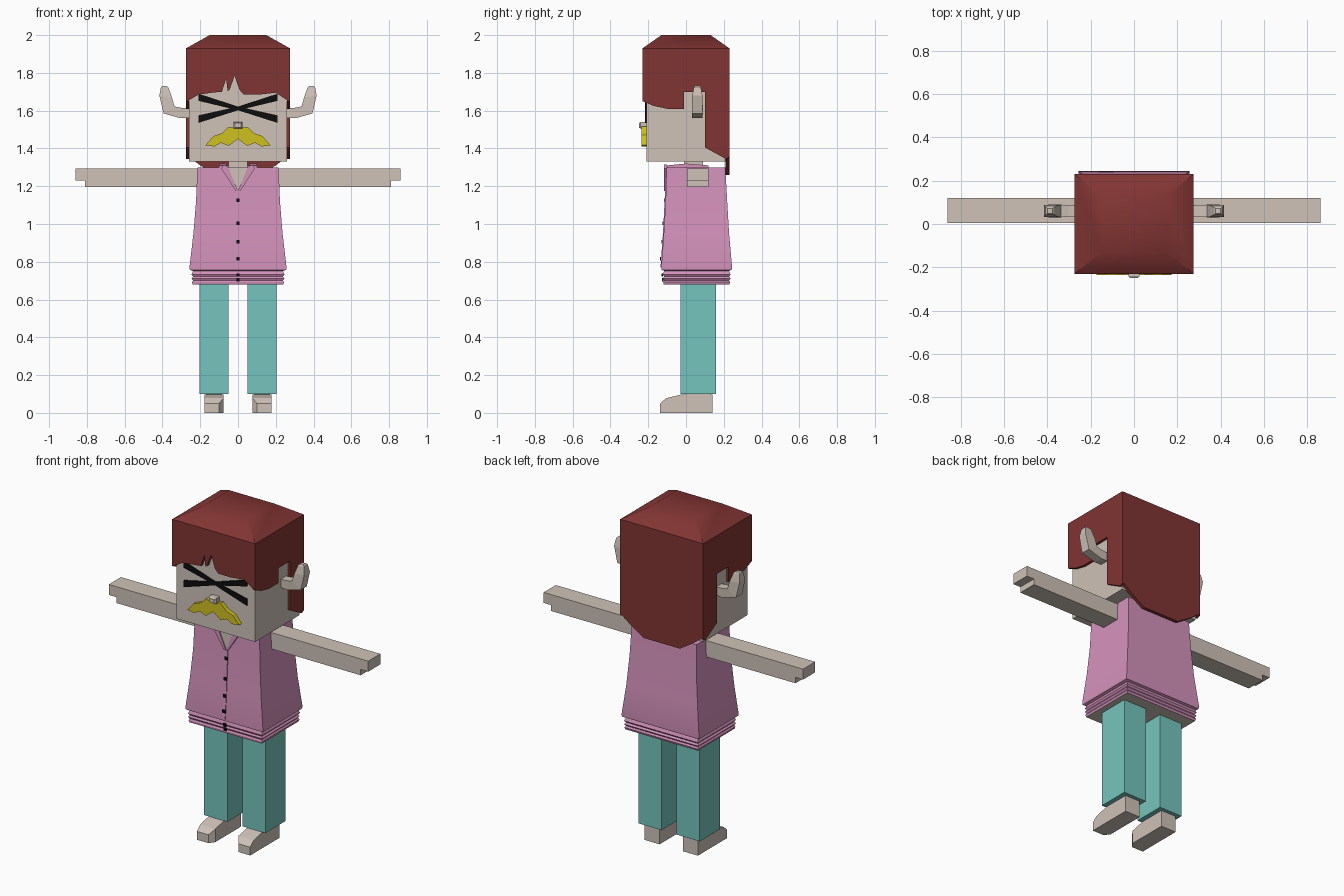
import bpy
import bmesh
import math

cube = bpy.data.objects.get("Cube")
if cube:
    bpy.data.objects.remove(cube, do_unlink=True)


def material(name, r, g, b):
    m = bpy.data.materials.new(name)
    m.use_nodes = True
    m.diffuse_color = (r, g, b, 1)
    m.node_tree.nodes["Principled BSDF"].inputs["Base Color"].default_value = (r, g, b, 1)
    return m


SKIN = material("beige skin", .62, .54, .48)
PINK = material("pink shirt", .66, .29, .50)
TEAL = material("teal trousers", .18, .56, .51)
HAIR = material("dark red hair", .22, .035, .033)
YELLOW = material("yellow moustache", .62, .53, .015)
BLACK = material("black", .004, .004, .004)


def loft(name, rings, mat):
    """Skin a list of equal-length point rings and cap both ends."""
    bm = bmesh.new()
    loops = [[bm.verts.new(p) for p in ring] for ring in rings]
    n = len(loops[0])
    for a, b in zip(loops, loops[1:]):
        for i in range(n):
            j = (i + 1) % n
            bm.faces.new((a[i], a[j], b[j], b[i]))
    bm.faces.new(loops[0])
    bm.faces.new(loops[-1])
    bmesh.ops.recalc_face_normals(bm, faces=bm.faces)
    mesh = bpy.data.meshes.new(name)
    bm.to_mesh(mesh)
    bm.free()
    mesh.materials.append(mat)
    ob = bpy.data.objects.new(name, mesh)
    bpy.context.collection.objects.link(ob)
    return ob


def prism(name, pts, axis, lo, hi, mat):
    """Extrude a 2D outline along x (outline in yz) or y (outline in xz)."""
    if axis == "x":
        rings = [[(d, u, v) for u, v in pts] for d in (lo, hi)]
    else:
        rings = [[(u, d, v) for u, v in pts] for d in (lo, hi)]
    return loft(name, rings, mat)


def rect(x0, x1, y0, y1, z):
    return [(x0, y0, z), (x1, y0, z), (x1, y1, z), (x0, y1, z)]


def box(name, x, y, z, mat):
    return loft(name, [rect(*x, *y, h) for h in z], mat)


def mirrored(half):
    """Complete a left-right symmetric outline from its +x half."""
    return half + [(-x, z) for x, z in reversed(half) if x > 0]


def smooth(ob, degrees):
    bpy.ops.object.select_all(action="DESELECT")
    ob.select_set(True)
    bpy.context.view_layer.objects.active = ob
    bpy.ops.object.shade_smooth_by_angle(angle=math.radians(degrees))


# Head and neck
box("head", (-.26, .26), (-.21, .21), (1.33, 1.92), SKIN)
box("neck", (-.05, .05), (-.01, .09), (1.25, 1.34), SKIN)

# Hair: crown, ragged fringe, back panel and side panels
crown = loft("hair_crown", [rect(-.275, .275, -.23, .23, 1.92),
                            rect(-.275, .275, -.23, .23, 1.93),
                            rect(-.15, .15, -.13, .13, 2.0)], HAIR)
smooth(crown, 37)
fringe = [(-.26, 1.92), (-.26, 1.655), (-.21, 1.685), (-.14, 1.695), (-.085, 1.70),
          (-.063, 1.77), (-.055, 1.705), (-.045, 1.71), (-.018, 1.785), (.008, 1.71),
          (.03, 1.685), (.11, 1.685), (.2, 1.695), (.26, 1.655), (.26, 1.92)]
prism("hair_fringe", fringe, "y", -.23, -.21, HAIR)
back = mirrored([(.26, 1.92), (.26, 1.355), (.2, 1.31), (.12, 1.26)])
prism("hair_back", back, "y", .21, .23, HAIR)
side = [(-.23, 1.92), (-.23, 1.65), (-.17, 1.625), (-.10, 1.61), (-.01, 1.61),
        (-.01, 1.70), (.10, 1.70), (.10, 1.405), (.21, 1.345), (.23, 1.355), (.23, 1.92)]

# Shirt: flared body with a stacked hem (z, half width, front y, back y)
profile = [(1.30, .215, -.103, .208), (1.12, .222, -.108, .218), (.95, .236, -.118, .228),
           (.77, .257, -.131, .244), (.757, .255, -.13, .242), (.752, .238, -.116, .228),
           (.732, .246, -.122, .236), (.722, .238, -.116, .228), (.712, .246, -.122, .236),
           (.702, .238, -.116, .228), (.692, .244, -.12, .234), (.68, .24, -.118, .23)]
shirt = loft("shirt", [rect(-w, w, f, b, z) for z, w, f, b in profile], PINK)
smooth(shirt, 20)
shirt.data.materials.append(SKIN)
for face in shirt.data.polygons:
    if face.normal.z < -.99 and face.center.z < .685:
        face.material_index = 1


def front_y(z):
    for (z1, _, f1, _), (z0, _, f0, _) in zip(profile, profile[1:]):
        if z0 <= z <= z1:
            return f0 + (f1 - f0) * (z - z0) / (z1 - z0)


# Open neckline, collar, placket and buttons
prism("chest_skin", [(-.055, 1.30), (0, 1.18), (.055, 1.30)], "y", -.111, -.102, SKIN)
box("collar_back", (-.1, .1), (.09, .12), (1.29, 1.31), PINK)
placket = [(0, front_y(z) - .004, z) for z in (1.18, .95, .77)]
loft("placket", [[(-.009, y, z), (.009, y, z), (.009, y + .008, z), (-.009, y + .008, z)]
                 for _, y, z in placket], PINK)
for i, z in enumerate((1.125, 1.005, .905, .815, .73, .705)):
    y = front_y(z)
    box(f"button_{i + 1}", (-.009, .009), (y - .009, y), (z - .009, z + .009), BLACK)

# Face: crossed eye strokes, nose and moustache
for s, label in ((1, "rising"), (-1, "falling")):
    stroke = [(-.21, 1.575), (-.21, 1.535), (0, 1.602), (.21, 1.652), (.21, 1.69), (0, 1.622)]
    prism(f"eye_stroke_{label}", [(x * s, z) for x, z in stroke], "y",
          -.217 - s * .0005, -.209, BLACK)
loft("nose", [[(-w, y, 1.522 - w * .7), (w, y, 1.522 - w * .7),
               (w, y, 1.522 + w * .7), (-w, y, 1.522 + w * .7)]
              for w, y in ((.025, -.205), (.025, -.24), (.017, -.25))], SKIN)
moustache = mirrored([(0, 1.505), (.05, 1.515), (.085, 1.48), (.13, 1.465), (.172, 1.417),
                      (.125, 1.41), (.09, 1.43), (.05, 1.413), (0, 1.45)])
prism("moustache", moustache, "y", -.235, -.209, YELLOW)

# Paired parts
for s, label in ((1, "left"), (-1, "right")):
    def span(a, b):
        return tuple(sorted((a * s, b * s)))

    prism(f"hair_side_{label}", side, "x", .26 * s, .275 * s, HAIR)

    # Upturned ear (outer x, outer z, inner x, inner z, half depth)
    stations = [(.25, 1.563, .25, 1.612, .025), (.304, 1.56, .30, 1.615, .027),
                (.394, 1.585, .336, 1.622, .029), (.416, 1.68, .350, 1.67, .027),
                (.408, 1.725, .368, 1.722, .018), (.40, 1.732, .376, 1.73, .012)]
    loft(f"ear_{label}", [[(xo * s, .06 - d, zo), (xo * s, .06 + d, zo),
                           (xi * s, .06 + d, zi), (xi * s, .06 - d, zi)]
                          for xo, zo, xi, zi, d in stations], SKIN)

    # Arm with stepped hand
    arm = [(.2, 1.195), (.81, 1.195), (.81, 1.23), (.86, 1.23), (.86, 1.293), (.2, 1.293)]
    prism(f"arm_{label}", [(x * s, z) for x, z in arm], "y", .005, .12, SKIN)

    box(f"leg_{label}", span(.05, .203), (-.03, .16), (.10, .70), TEAL)

    # Foot (y, inner x, top z) with a clipped inner toe corner
    foot = [(.14, .077, .098), (-.02, .077, .098), (-.105, .077, .078), (-.137, .1, .05)]
    loft(f"foot_{label}", [[(x * s, y, 0), (.177 * s, y, 0), (.177 * s, y, z), (x * s, y, z)]
                           for y, x, z in foot], SKIN)
    box(f"ankle_{label}", span(.085, .17), (0, .13), (.09, .12), SKIN)

    # Collar
    lapel = [(0, 1.175), (.012, 1.175), (.09, 1.295), (.075, 1.315), (.052, 1.30)]
    prism(f"lapel_{label}", [(x * s, z) for x, z in lapel], "y", -.117, -.1, PINK)
    prism(f"collar_side_{label}", [(-.1, 1.29), (-.1, 1.31), (.0, 1.32), (.12, 1.31), (.12, 1.29)],
          "x", .06 * s, .1 * s, PINK)
